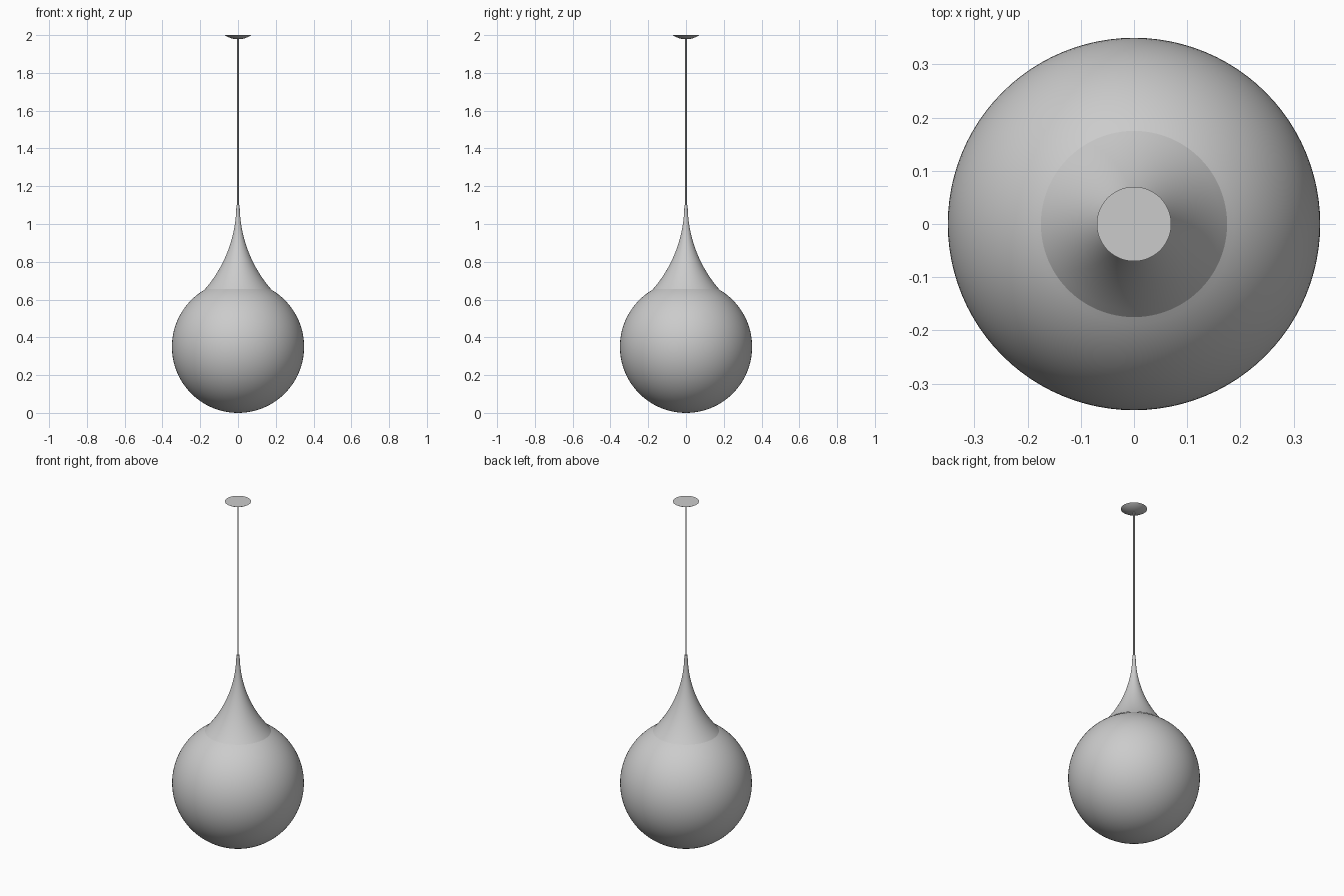
import bpy, bmesh, math

if "Cube" in bpy.data.objects:
    bpy.data.objects.remove(bpy.data.objects["Cube"])


def lathe(name, profile, steps=96):
    """Spin an (r, z) profile around the z axis into a smooth object."""
    bm = bmesh.new()
    verts = [bm.verts.new((r, 0, z)) for r, z in profile]
    edges = [bm.edges.new(pair) for pair in zip(verts, verts[1:])]
    bmesh.ops.spin(bm, geom=verts + edges, cent=(0, 0, 0), axis=(0, 0, 1),
                   angle=math.tau, steps=steps)
    bmesh.ops.remove_doubles(bm, verts=bm.verts, dist=1e-5)
    bmesh.ops.recalc_face_normals(bm, faces=bm.faces)
    mesh = bpy.data.meshes.new(name)
    bm.to_mesh(mesh)
    bm.free()
    obj = bpy.data.objects.new(name, mesh)
    bpy.context.collection.objects.link(obj)
    bpy.context.view_layer.objects.active = obj
    obj.select_set(True)
    bpy.ops.object.shade_smooth_by_angle(angle=math.radians(30))
    obj.select_set(False)
    return obj


# Globe: sphere open at the top, where the neck sits
R, joint_z = 0.35, 0.655
end = math.acos((R - joint_z) / R)
lathe("globe", [(R * math.sin(end * i / 48), R - R * math.cos(end * i / 48))
                for i in range(49)])

# Neck: concave flare, vertical at the tip
tip_r, tip_z, base_r = 0.009, 1.10, 0.175
h, d = tip_z - joint_z, base_r - tip_r
arc_r = (h * h + d * d) / (2 * d)
sweep = math.asin(h / arc_r)
flare = [(tip_r + arc_r * (1 - math.cos(sweep * i / 24)),
          tip_z - arc_r * math.sin(sweep * i / 24)) for i in range(25)]
lathe("neck", [(0, tip_z)] + flare)

# Cord
lathe("cord", [(0, 1.09), (0.004, 1.09), (0.004, 1.985), (0, 1.985)], 16)

# Ceiling canopy: shallow dome with a flat top
cr, depth = 0.07, 0.022
dome_r = (cr * cr + depth * depth) / (2 * depth)
a = math.asin(cr / dome_r)
dome = [(dome_r * math.sin(a * i / 12),
         2 - depth + dome_r * (1 - math.cos(a * i / 12))) for i in range(13)]
lathe("ceiling_canopy", dome + [(0, 2.0)], 64)
